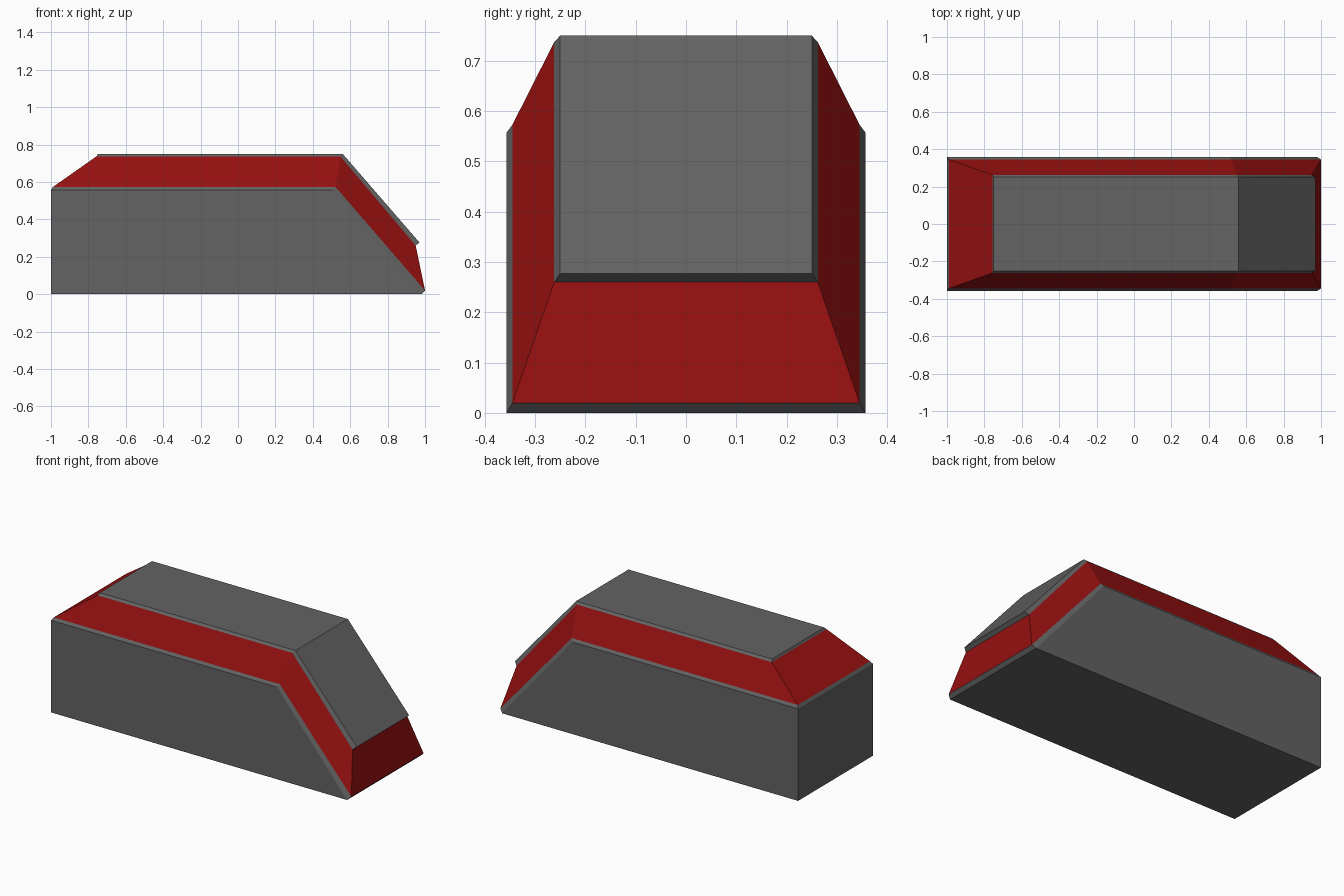
import bpy

cube = bpy.data.objects.get("Cube")
if cube:
    bpy.data.objects.remove(cube, do_unlink=True)


def make_material(name, colour):
    mat = bpy.data.materials.new(name)
    mat.use_nodes = True
    mat.diffuse_color = colour
    mat.node_tree.nodes["Principled BSDF"].inputs["Base Color"].default_value = colour
    return mat


grey = make_material("dark grey", (0.125, 0.125, 0.125, 1))
red = make_material("deep red", (0.3, 0.005, 0.005, 1))


def ring(half_width, back, crest, nose):
    """Closed loop over the hull: back, crest and nose given as (x, z)."""
    near = [(x, -half_width, z) for x, z in (back, crest, nose)]
    return near + [(x, -y, z) for x, y, z in reversed(near)]


def loft(lower, upper):
    """Quads joining two rings, facing outward."""
    n = len(lower)
    return [(lower[i], lower[(i + 1) % n], upper[(i + 1) % n], upper[i]) for i in range(n)]


def make_part(name, polygons, mat):
    points = list(dict.fromkeys(p for poly in polygons for p in poly))
    index = {p: i for i, p in enumerate(points)}
    mesh = bpy.data.meshes.new(name)
    mesh.from_pydata(points, [], [[index[p] for p in poly] for poly in polygons])
    mesh.materials.append(mat)
    obj = bpy.data.objects.new(name, mesh)
    bpy.context.collection.objects.link(obj)
    return obj


# Rings from the wall top to the roof edge
wall_top = ring(0.357, (-1, 0.557), (0.51, 0.557), (0.98, 0))
band_low = ring(0.345, (-0.99, 0.573), (0.522, 0.573), (1, 0.02))
band_high = ring(0.262, (-0.757, 0.737), (0.547, 0.737), (0.95, 0.26))
roof_edge = ring(0.25, (-0.75, 0.75), (0.56, 0.75), (0.97, 0.277))

# Lower body: side walls, back wall, floor and chamfered rim
a, b, c, d, e, f = wall_top
back_near, back_far = (-1, a[1], 0), (-1, f[1], 0)
make_part("body", [
    (back_near, c, b, a),
    (back_far, f, e, d),
    (back_near, a, f, back_far),
    (back_near, back_far, d, c),
] + loft(wall_top, band_low), grey)

# Sloping coloured band
make_part("red_band", loft(band_low, band_high), red)

# Roof panel: chamfered edge, flat top and sloping front
a, b, c, d, e, f = roof_edge
make_part("roof_panel", loft(band_high, roof_edge) + [(a, b, e, f), (b, c, d, e)], grey)
